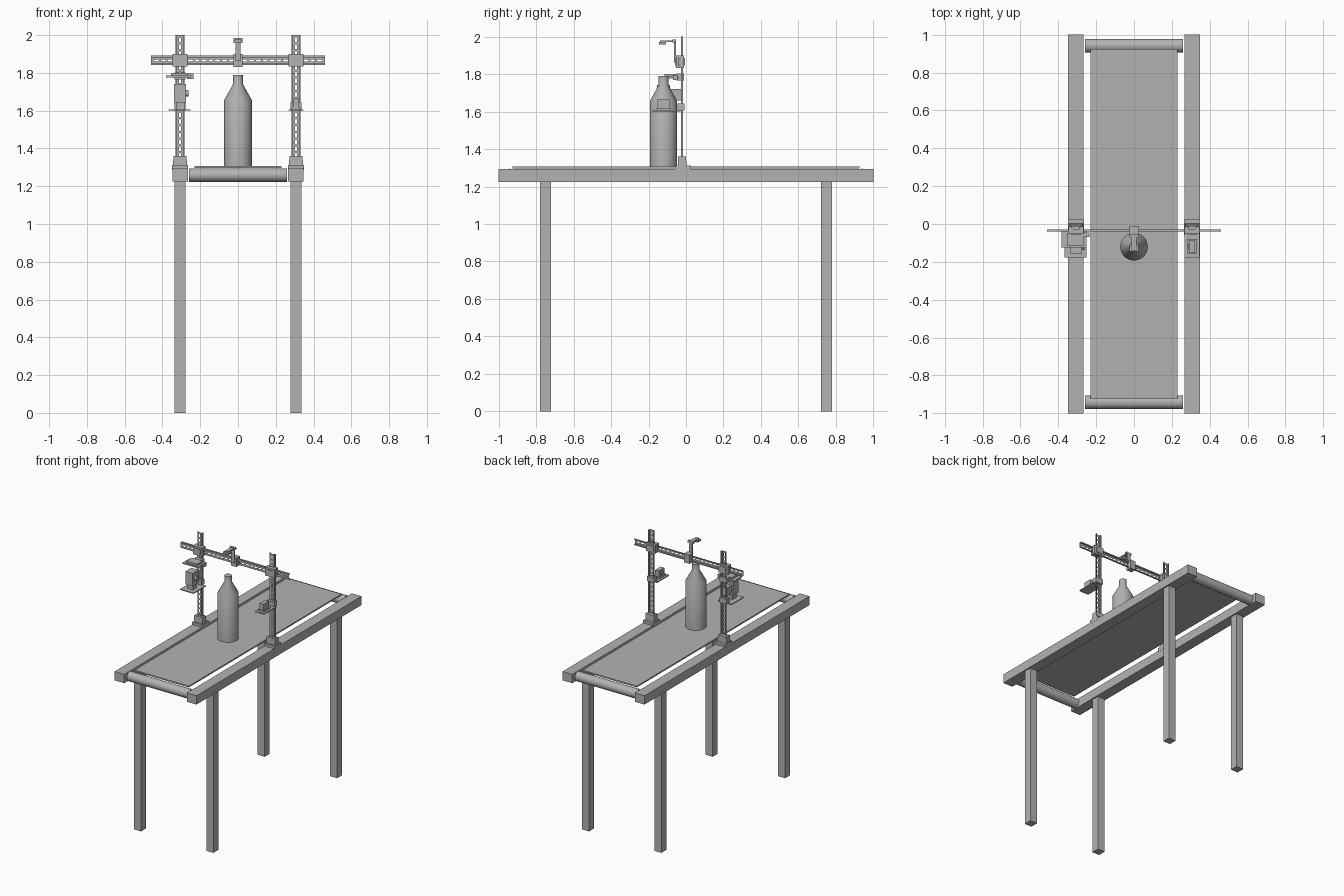
import bpy, bmesh, math
from mathutils import Matrix, Vector

cube = bpy.data.objects.get("Cube")
if cube:
    bpy.data.objects.remove(cube, do_unlink=True)

grey = bpy.data.materials.new("plain grey")
grey.use_nodes = True
grey.diffuse_color = (0.45, 0.45, 0.45, 1)
grey.node_tree.nodes["Principled BSDF"].inputs["Base Color"].default_value = grey.diffuse_color

SIDE = 0.307      # rail, leg and post centre line
RAIL_TOP = 1.293


def finish(name, bm):
    mesh = bpy.data.meshes.new(name)
    bmesh.ops.recalc_face_normals(bm, faces=bm.faces)
    bm.to_mesh(mesh)
    bm.free()
    mesh.materials.append(grey)
    obj = bpy.data.objects.new(name, mesh)
    bpy.context.collection.objects.link(obj)
    return obj


def box(name, x, y, z, taper=1.0):
    """Box from (min, max) ranges; taper narrows the top."""
    bm = bmesh.new()
    bmesh.ops.create_cube(bm, size=1)
    for v in bm.verts:
        k = taper if v.co.z > 0 else 1.0
        v.co = Vector(((x[0] + x[1]) / 2 + v.co.x * k * (x[1] - x[0]),
                       (y[0] + y[1]) / 2 + v.co.y * k * (y[1] - y[0]),
                       z[0] if v.co.z < 0 else z[1]))
    return finish(name, bm)


def around(c, width):
    return (c - width / 2, c + width / 2)


def smooth(obj):
    bpy.ops.object.select_all(action='DESELECT')
    obj.select_set(True)
    bpy.context.view_layer.objects.active = obj
    bpy.ops.object.shade_smooth_by_angle(angle=math.radians(30))


def lathe(name, profile, location, rotation=None, steps=40):
    """Spin (radius, height) points around the z axis."""
    bm = bmesh.new()
    verts = [bm.verts.new((r, 0, h)) for r, h in profile]
    edges = [bm.edges.new(pair) for pair in zip(verts, verts[1:])]
    bmesh.ops.spin(bm, geom=verts + edges, cent=(0, 0, 0), axis=(0, 0, 1),
                   angle=math.tau, steps=steps)
    bmesh.ops.remove_doubles(bm, verts=bm.verts, dist=0.0001)
    bm.transform(Matrix.Translation(location) @ (rotation or Matrix()))
    obj = finish(name, bm)
    smooth(obj)
    return obj


def cylinder(name, radius, length, location, rotation=None):
    h = length / 2
    return lathe(name, [(0, -h), (radius, -h), (radius, h), (0, h)], location, rotation)


def slotted_web(name, length, width, thick, matrix):
    """Flat strip along local x with a row of round-ended slots."""
    curve = bpy.data.curves.new(name, 'CURVE')
    curve.dimensions = '2D'
    curve.fill_mode = 'BOTH'
    curve.extrude = thick / 2

    def outline(points):
        spline = curve.splines.new('POLY')
        spline.points.add(len(points) - 1)
        for p, (px, py) in zip(spline.points, points):
            p.co = (px, py, 0, 1)
        spline.use_cyclic_u = True

    a, b = length / 2, width / 2
    outline([(-a, -b), (a, -b), (a, b), (-a, b)])
    pitch, half, r = 0.036, 0.008, 0.005
    count = int(length / pitch)
    for i in range(count):
        cx = (i - (count - 1) / 2) * pitch
        angles = [(side, math.pi * (side + k / 5 - 0.5)) for side in (0, 1) for k in range(6)]
        outline([(cx + (half if s == 0 else -half) + r * math.cos(t), r * math.sin(t))
                 for s, t in angles])
    obj = bpy.data.objects.new(name, curve)
    bpy.context.collection.objects.link(obj)
    bpy.ops.object.select_all(action='DESELECT')
    obj.select_set(True)
    bpy.context.view_layer.objects.active = obj
    bpy.ops.object.convert(target='MESH')
    obj = bpy.context.view_layer.objects.active
    obj.data.transform(matrix)
    obj.data.materials.clear()
    obj.data.materials.append(grey)


def hat_rail(name, length, matrix):
    """Slotted hat-section rail along local x, web facing local +z."""
    slotted_web(name + "_web", length, 0.037, 0.0016, matrix @ Matrix.Translation((0, 0, 0.005)))
    for s, tag in ((-1, "lower"), (1, "upper")):
        for part, off, w, z in (("wall", 0.018, 0.002, (-0.0055, 0.0055)),
                                ("lip", 0.0215, 0.007, (-0.0058, -0.004))):
            obj = box(f"{name}_{tag}_{part}", around(0, length), around(s * off, w), z)
            obj.data.transform(matrix)


face_front = Matrix.Rotation(math.pi / 2, 4, 'X')
turn_x = Matrix.Rotation(math.pi / 2, 4, 'Y')

# Conveyor table: rails, legs, rollers and belt
for s, side in ((1, "left"), (-1, "right")):
    x = s * SIDE
    box(side + "_rail", around(x, 0.082), (-1, 1), (1.225, RAIL_TOP))
    for e, end in ((-1, "front"), (1, "back")):
        box(f"{side}_{end}_leg", around(x, 0.06), around(e * 0.75, 0.06), (0, 1.226))
for e, end in ((-1, "front"), (1, "back")):
    cylinder(end + "_roller", 0.036, 0.52, (0, e * 0.942, 1.259), turn_x)
box("belt", around(0, 0.46), around(0, 1.85), (1.296, 1.307))

# Bottle on the belt
lathe("bottle", [(0, 0), (0.073, 0), (0.073, 0.35), (0.026, 0.435), (0.026, 0.483), (0, 0.483)],
      (0, -0.12, 1.306))

# Gantry: slotted posts with feet and crossing clamps
for s, side in ((1, "left"), (-1, "right")):
    x = s * SIDE
    hat_rail(side + "_post", 0.70, Matrix.Translation((x, -0.022, 1.65)) @ face_front
             @ Matrix.Rotation(math.pi / 2, 4, 'Z'))
    box(side + "_foot_base", around(x, 0.084), (-0.058, 0.024), (1.285, 1.313))
    box(side + "_foot_collar", around(x, 0.074), (-0.044, 0.002), (1.313, 1.36), 0.94)
    box(side + "_crossing_clamp", around(x, 0.08), (-0.053, -0.012), around(1.866, 0.066))
    box(side + "_crossing_cap", around(x, 0.05), (-0.058, -0.006), around(1.866, 0.04))
    box(side + "_shelf_clamp", around(x, 0.06), (-0.045, -0.008), (1.605, 1.643))
hat_rail("cross_bar", 0.92, Matrix.Translation((0, -0.034, 1.866)) @ face_front)

# Overhead sensor on a bent arm
box("sensor_clamp", around(0, 0.046), (-0.053, -0.01), (1.832, 1.9))
box("sensor_arm_upright", around(0, 0.028), (-0.064, -0.054), (1.862, 1.978))
box("sensor_arm_top", around(0, 0.028), (-0.14, -0.054), (1.971, 1.98))
box("sensor_head", around(0, 0.048), (-0.145, -0.108), (1.958, 1.972))
box("sensor_arm_pad", around(0, 0.046), (-0.072, -0.054), (1.968, 1.984))

# Left shelf with a small detector
box("left_shelf", around(SIDE, 0.08), (-0.178, -0.03), (1.6, 1.607))
box("left_detector_base", around(SIDE, 0.05), (-0.158, -0.08), (1.607, 1.618))
box("left_detector", around(SIDE, 0.032), (-0.152, -0.088), (1.618, 1.664))
box("left_detector_window", (SIDE - 0.022, SIDE - 0.016), (-0.135, -0.105), (1.628, 1.652))

# Right shelf with a camera body and side lens
box("right_shelf", (-0.367, -0.252), (-0.178, -0.03), (1.6, 1.607))
box("camera_stand", around(-SIDE, 0.045), (-0.14, -0.095), (1.607, 1.645))
box("camera_body", around(-SIDE, 0.062), (-0.156, -0.085), (1.642, 1.742))
box("camera_back_mount", around(-SIDE, 0.04), (-0.086, -0.026), (1.66, 1.72))
cylinder("camera_lens", 0.017, 0.016, (-0.269, -0.12, 1.692), turn_x)

# Upper bracket above the camera
box("upper_bracket_clamp", around(-SIDE, 0.06), (-0.05, -0.012), (1.766, 1.802))
box("upper_bracket_plate", (-0.382, -0.25), (-0.125, -0.04), (1.776, 1.786))
box("upper_bracket_block", (-0.355, -0.268), (-0.115, -0.05), (1.784, 1.8))
box("upper_bracket_nose", (-0.27, -0.236), (-0.07, -0.045), (1.768, 1.796))
